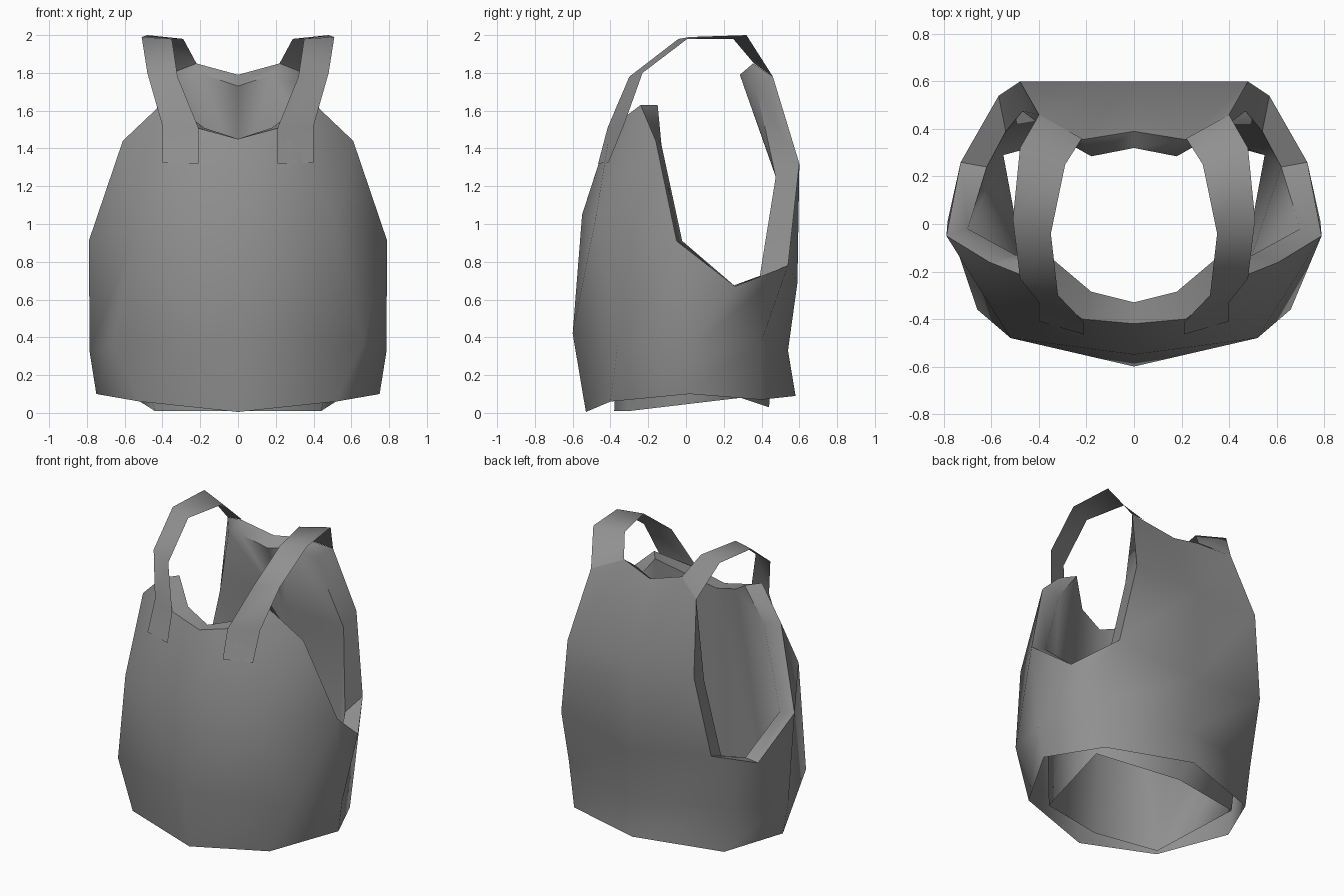
import bpy
import bmesh

cube = bpy.data.objects.get("Cube")
if cube:
    bpy.data.objects.remove(cube, do_unlink=True)

grey = bpy.data.materials.new("mid grey")
grey.use_nodes = True
colour = (0.28, 0.28, 0.28, 1.0)
grey.diffuse_color = colour
grey.node_tree.nodes["Principled BSDF"].inputs["Base Color"].default_value = colour

# Outer skin: key points of the left half, from hem to shoulders
OUTER = {
    # hem
    "hem_front": (0, -0.53, 0.005), "hem_corner": (0.52, -0.40, 0.06),
    "hem_side": (0.75, 0.02, 0.10), "hem_rear": (0.57, 0.40, 0.07),
    "hem_back": (0, 0.58, 0.09),
    # waist
    "waist_front": (0, -0.60, 0.42), "waist_corner": (0.66, -0.36, 0.37),
    "waist_side": (0.785, 0.01, 0.32), "waist_rear": (0.61, 0.40, 0.38),
    "waist_back": (0, 0.54, 0.33),
    # chest and back
    "chest": (0, -0.55, 1.05), "chest_corner": (0.52, -0.48, 1.02),
    "back_low": (0, 0.59, 0.69), "back_high": (0, 0.60, 1.31),
    # arm opening, front to back
    "arm_top": (0.61, -0.16, 1.44), "arm_front": (0.79, -0.05, 0.91),
    "arm_bottom": (0.73, 0.26, 0.67), "arm_rear": (0.57, 0.54, 0.78),
    "arm_back": (0.48, 0.60, 1.32),
    # neckline
    "neck_front": (0, -0.42, 1.45), "neck_corner": (0.22, -0.40, 1.51),
    "shoulder": (0.41, -0.24, 1.63),
    "back_shoulder": (0.40, 0.46, 1.78), "back_peak": (0.22, 0.355, 1.85),
    "neck_back": (0, 0.39, 1.79),
}

# Lining: hangs free inside, straight from the openings to a narrow hem
LINING = {
    "hem_front": (0, -0.38, 0.01), "hem_corner": (0.44, -0.30, 0.01),
    "hem_rear": (0.55, 0.29, 0.08), "hem_back": (0, 0.44, 0.03),
    "back_high": (0, 0.50, 1.26),
    "arm_top": (0.50, -0.13, 1.42), "arm_front": (0.70, -0.02, 0.91),
    "arm_bottom": (0.62, 0.24, 0.67), "arm_rear": (0.54, 0.39, 0.72),
    "arm_back": (0.47, 0.475, 1.25),
    "neck_front": (0, -0.33, 1.45), "neck_corner": (0.18, -0.285, 1.51),
    "shoulder": (0.34, -0.15, 1.63),
    "back_shoulder": (0.33, 0.37, 1.73), "back_peak": (0.18, 0.285, 1.79),
    "neck_back": (0, 0.32, 1.73),
}

POINTS = dict(OUTER)
POINTS.update({"in_" + k: co for k, co in LINING.items()})

OUTER_PANELS = [
    "hem_front hem_corner waist_corner waist_front",
    "hem_corner hem_side waist_side waist_corner",
    "hem_side hem_rear waist_rear waist_side",
    "hem_rear hem_back waist_back waist_rear",
    "waist_front waist_corner chest_corner",
    "waist_front chest_corner chest",
    "waist_corner waist_side arm_front chest_corner",
    "waist_side arm_bottom arm_front",
    "waist_side waist_rear arm_rear arm_bottom",
    "waist_rear waist_back back_low arm_rear",
    "chest chest_corner neck_corner",
    "chest neck_corner neck_front",
    "chest_corner arm_front arm_top",
    "chest_corner arm_top shoulder",
    "chest_corner shoulder neck_corner",
    "arm_rear back_low back_high arm_back",
    "arm_back back_high back_peak back_shoulder",
    "back_high neck_back back_peak",
]

LINING_PANELS = [
    "hem_front hem_corner neck_corner neck_front",
    "hem_corner arm_front arm_top",
    "hem_corner arm_top shoulder neck_corner",
    "hem_corner hem_rear arm_bottom arm_front",
    "hem_rear arm_rear arm_bottom",
    "hem_rear arm_back arm_rear",
    "hem_rear hem_back back_high arm_back",
    "arm_back back_high back_peak back_shoulder",
    "back_high neck_back back_peak",
]

# Edge of the neck and arm openings, front to back
OPENING = ("neck_front neck_corner shoulder arm_top arm_front arm_bottom "
           "arm_rear arm_back back_shoulder back_peak neck_back").split()

panels = [p.split() for p in OUTER_PANELS]
panels += [["in_" + k for k in p.split()] for p in LINING_PANELS]
panels += [[a, b, "in_" + b, "in_" + a] for a, b in zip(OPENING, OPENING[1:])]


def finish(bm, name):
    mesh = bpy.data.meshes.new(name)
    bm.to_mesh(mesh)
    bm.free()
    mesh.materials.append(grey)
    ob = bpy.data.objects.new(name, mesh)
    bpy.context.collection.objects.link(ob)
    bpy.ops.object.select_all(action='DESELECT')
    ob.select_set(True)
    bpy.context.view_layer.objects.active = ob
    bpy.ops.object.shade_smooth_by_angle(angle=1.05)


# Vest body, mirrored across x
bm = bmesh.new()
for side in (1, -1):
    verts = {k: bm.verts.new((x * side, y, z)) for k, (x, y, z) in POINTS.items()}
    for panel in panels:
        loop = panel if side == 1 else panel[::-1]
        bm.faces.new([verts[k] for k in loop])
bmesh.ops.remove_doubles(bm, verts=bm.verts[:], dist=0.0005)
bmesh.ops.recalc_face_normals(bm, faces=bm.faces[:])
finish(bm, "vest_body")

# Shoulder straps: (neck side edge, arm side edge) from chest to back
STRAP = [
    ((0.21, -0.465, 1.32), (0.40, -0.41, 1.325)),
    ((0.21, -0.415, 1.51), (0.40, -0.33, 1.52)),
    ((0.32, -0.30, 1.78), (0.48, -0.23, 1.80)),
    ((0.35, -0.04, 1.98), (0.51, 0.02, 1.99)),
    ((0.29, 0.25, 1.98), (0.48, 0.32, 2.00)),
    ((0.22, 0.36, 1.85), (0.40, 0.46, 1.78)),
]
for name, side in (("left_strap", 1), ("right_strap", -1)):
    bm = bmesh.new()
    rows = [[bm.verts.new((x * side, y, z)) for x, y, z in row] for row in STRAP]
    for (a, b), (c, d) in zip(rows, rows[1:]):
        bm.faces.new((a, b, d, c) if side == 1 else (c, d, b, a))
    finish(bm, name)
